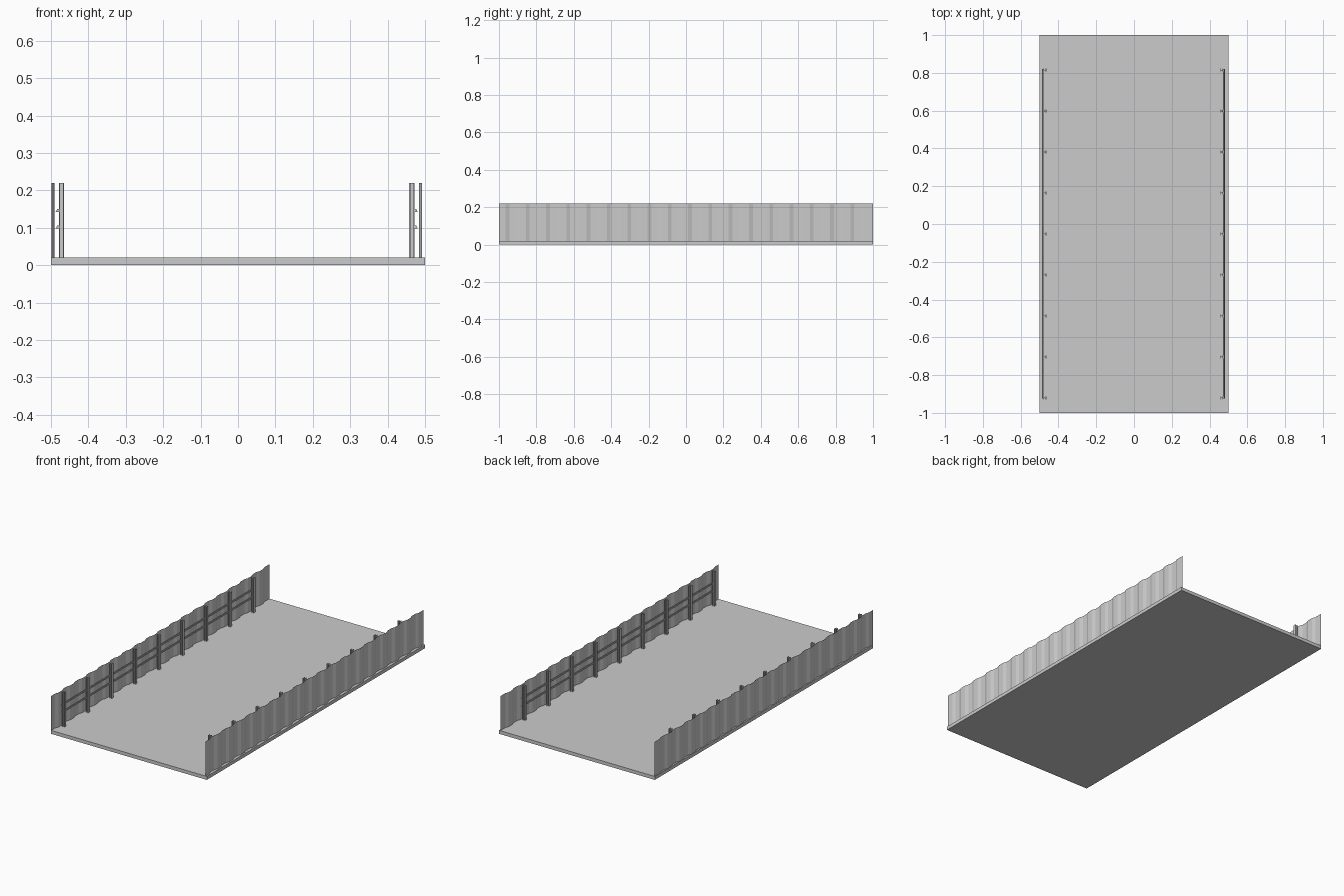
import bpy

if "Cube" in bpy.data.objects:
    bpy.data.objects.remove(bpy.data.objects["Cube"])

CX = -0.0035          # the two fences mirror about this plane
PERIOD = 0.1085       # corrugation pitch
Y0, Y1 = -0.92, 0.815  # first and last post

grey = bpy.data.materials.new("plain grey")
grey.diffuse_color = (0.6, 0.6, 0.6, 1)
grey.use_nodes = True
grey.node_tree.nodes["Principled BSDF"].inputs["Base Color"].default_value = grey.diffuse_color


def make(name, verts, faces):
    me = bpy.data.meshes.new(name)
    me.from_pydata(verts, [], faces)
    me.materials.append(grey)
    ob = bpy.data.objects.new(name, me)
    bpy.context.collection.objects.link(ob)
    return ob


def prism(name, profile, to3d, a, b):
    """Extrude a closed, counter-clockwise profile from a to b."""
    n = len(profile)
    verts = [to3d(p, a) for p in profile] + [to3d(p, b) for p in profile]
    faces = [(i, (i + 1) % n, (i + 1) % n + n, i + n) for i in range(n)]
    faces += [tuple(range(n))[::-1], tuple(range(n, 2 * n))]
    ob = make(name, verts, faces)
    import bmesh
    bm = bmesh.new()
    bm.from_mesh(ob.data)
    bmesh.ops.recalc_face_normals(bm, faces=bm.faces)
    bm.to_mesh(ob.data)
    bm.free()
    return ob


def up(p, t):
    return (p[0], p[1], t)


def along(p, t):
    return (p[0], t, p[1])


# floor slab
prism("floor_slab", [(-0.5, -1), (0.5, -1), (0.5, 1), (-0.5, 1)], up, 0, 0.02)


def corrugation():
    """Trapezoid wave: (depth, y) points from y = -1 to 1."""
    pts = [(0, -1.0)]
    y = -0.965
    while y < 1:
        for dy, d in ((0, 0), (0.02, 1), (0.054, 1), (0.074, 0)):
            if y + dy < 0.999:
                pts.append((d, y + dy))
        y += PERIOD
    pts.append((pts[-1][0], 1.0))
    return pts


for side, label in ((-1, "left"), (1, "right")):
    def sx(d):
        # d is the distance from the fence mirror plane
        return CX + side * d

    # corrugated sheet
    pts = corrugation()
    verts = []
    for d, y in pts:
        x = sx(0.495 - 0.0075 * d)
        verts += [(x, y, 0.02), (x, y, 0.22)]
    faces = []
    for i in range(len(pts) - 1):
        f = (2 * i, 2 * i + 2, 2 * i + 3, 2 * i + 1)
        faces.append(f if side > 0 else f[::-1])
    make(label + "_corrugated_sheet", verts, faces)

    # horizontal rails between sheet and posts
    for k, z in enumerate((0.1015, 0.1455)):
        prim = [(sx(0.4845), z - 0.004), (sx(0.475), z - 0.004),
                (sx(0.475), z + 0.004), (sx(0.480), z + 0.004)]
        prism(f"{label}_rail_{k + 1}", prim, along, Y0 - 0.005, Y1 + 0.005)

    # I-beam posts, flanges facing across the slab
    a, b, t, h, w = 0.461, 0.475, 0.003, 0.008, 0.0015
    half = [(a, -h), (a + t, -h), (a + t, -w), (b - t, -w), (b - t, -h), (b, -h)]
    outline = half + [(d, -y) for d, y in reversed(half)]
    for i in range(9):
        yc = Y0 + (Y1 - Y0) * i / 8
        prism(f"{label}_post_{i + 1}", [(sx(d), yc + y) for d, y in outline],
              up, 0.02, 0.22)
